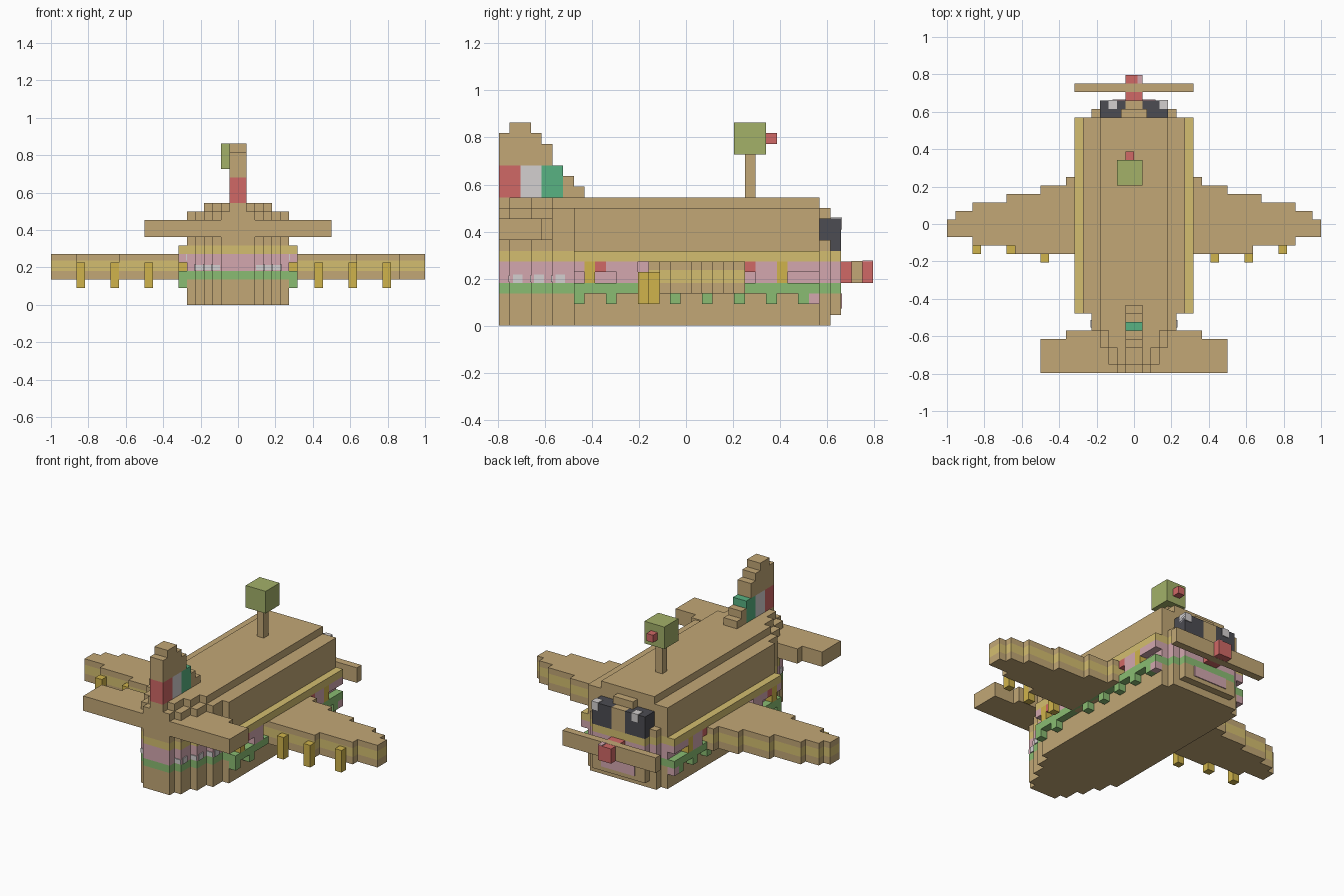
import bpy, bmesh
from mathutils import Vector

V = 1 / 22          # size of one block
Y0 = 17.5           # blocks from the tail end to the centre

cube = bpy.data.objects.get("Cube")
if cube:
    bpy.data.objects.remove(cube, do_unlink=True)


def make_mat(name, rgb):
    lin = [((c / 255) + 0.055) / 1.055 for c in rgb]
    col = (*[c ** 2.4 for c in lin], 1)
    m = bpy.data.materials.new(name)
    m.use_nodes = True
    m.diffuse_color = col
    bsdf = m.node_tree.nodes["Principled BSDF"]
    bsdf.inputs["Base Color"].default_value = col
    bsdf.inputs["Roughness"].default_value = 0.9
    return m


bread = make_mat("bread", (194, 167, 118))
cheese = make_mat("pale cheese", (212, 190, 112))
gold = make_mat("melted cheese", (208, 180, 76))
ham = make_mat("ham pink", (211, 167, 175))
lettuce = make_mat("lettuce green", (138, 188, 114))
tomato = make_mat("tomato red", (208, 104, 102))
white = make_mat("off white", (212, 208, 208))
teal = make_mat("teal green", (88, 178, 130))
dark = make_mat("eye dark", (76, 76, 82))
olive = make_mat("olive", (163, 177, 105))


def finish(name, bm, mat):
    bmesh.ops.recalc_face_normals(bm, faces=bm.faces)
    me = bpy.data.meshes.new(name)
    bm.to_mesh(me)
    bm.free()
    me.materials.append(mat)
    ob = bpy.data.objects.new(name, me)
    bpy.context.collection.objects.link(ob)
    return ob


def prism(name, plan, z0, z1, mat):
    """Extrude a plan outline, given in blocks, between two heights."""
    bm = bmesh.new()
    face = bm.faces.new([bm.verts.new((x * V, (y - Y0) * V, z0 * V)) for x, y in plan])
    ext = bmesh.ops.extrude_face_region(bm, geom=[face])
    top = [g for g in ext["geom"] if isinstance(g, bmesh.types.BMVert)]
    bmesh.ops.translate(bm, verts=top, vec=Vector((0, 0, (z1 - z0) * V)))
    return finish(name, bm, mat)


def box(name, xs, ys, zs, mat):
    (a, b), (c, d) = xs, ys
    return prism(name, [(a, c), (b, c), (b, d), (a, d)], *zs, mat)


def pair(name, xs, ys, zs, mat):
    """A block on each side of the body."""
    box("left_" + name, xs, ys, zs, mat)
    box("right_" + name, (-xs[1], -xs[0]), ys, zs, mat)


def stepped(name, steps, z0, z1, mat):
    """Symmetrical layer; steps are (start, end, half width) along the length."""
    side = []
    for a, b, w in steps:
        side += [(w, a), (w, b)]
    prism(name, side + [(-x, y) for x, y in reversed(side)], z0, z1, mat)


# Sandwich body: stepped tail, wide middle, narrower face
tail = [(0, 1, 2), (1, 3, 3), (3, 5, 4), (5, 7, 5)]
body = tail + [(7, 30, 6)]
chin = body + [(30, 31, 5)]
face = chin + [(31, 32, 4)]
crust = [(0, 1, 1), (1, 3, 2), (3, 5, 3), (5, 30, 4)]
stepped("bottom_bread_base", chin, 0, 1, bread)
stepped("bottom_bread", face, 1, 3, bread)
stepped("lettuce_layer", face, 3, 4, lettuce)
stepped("ham_layer", face, 4, 6, ham)
stepped("cheese_layer", tail + [(7, 30, 7)] + face[-2:], 6, 7, cheese)
stepped("top_bread_lower", chin, 7, 8, bread)
stepped("top_bread", body + [(30, 31, 1.5)], 8, 11, bread)
stepped("top_crust", crust, 11, 12, bread)

# Pale spots on the ham layer
for y, w in ((1, 3), (3, 4), (5, 5)):
    pair("ham_spot", (w, w + .12), (y + .3, y + 1.2), (4, 4.8), white)
    pair("ham_back_spot", (w - .9, w), (y - .12, y), (4.1, 4.7), white)
pair("ham_upper_spot", (6, 6.12), (7, 8), (5.2, 6), white)

# Lettuce frill and hanging leaf blocks
pair("lettuce_frill", (6, 7), (7, 30), (3, 4), lettuce)
for y in (7, 10, 16, 19, 22, 25, 28):
    pair("lettuce_leaf", (6, 7), (y, y + 1), (2, 3), lettuce)

# Filling pieces poking out of the sides
for y0, y1, z0, z1 in ((7, 8, 5, 6), (10, 13, 5, 6), (11, 13, 4, 5), (24, 26, 4, 6), (27, 30, 5, 6)):
    pair("ham_piece", (6, 7), (y0, y1), (z0, z1), ham)
for y in (9, 23):
    pair("tomato_piece", (6, 7), (y, y + 1), (5, 6), tomato)
for y in (8, 26):
    pair("cheese_drip", (6, 7), (y, y + 1), (4, 6), gold)
pair("ham_scrap", (6, 7), (29, 30), (2, 3), ham)

# Wings: stepped slabs of bread with a cheese filling
wing = [(6, 8, 14, 23), (8, 11, 14, 22), (11, 14, 14, 21), (14, 15, 15, 21),
        (15, 19, 15, 20), (19, 21, 16, 19), (21, 22, 16, 18)]
rear, fore = [], []
for x0, x1, y0, y1 in wing:
    rear += [(x0, y0), (x1, y0)]
    fore += [(x0, y1), (x1, y1)]
outline = rear + fore[::-1]
for side, s in (("left", 1), ("right", -1)):
    plan = [(s * x, y) for x, y in outline]
    for part, z0, z1, mat in (("lower_bread", 3, 4, bread), ("cheese", 4, 5.2, cheese),
                              ("upper_bread", 5.2, 6, bread)):
        prism(f"{side}_wing_{part}", plan, z0, z1, mat)

# Cheese drips behind the wings
for x, y in ((-19, 14), (-15, 14), (-11, 13), (9, 13), (13, 13), (17, 14)):
    box("wing_drip", (x, x + 1), (y, y + 1), (2, 5), gold)

# Tailplane and fin with three stripes
stepped("tailplane", [(0, 4, 11), (4, 5, 8)], 8, 10, bread)
for y, mat in ((0, tomato), (2, white), (4, teal)):
    box("fin_stripe", (-1, 1), (y, y + 2), (12, 15), mat)
for y0, y1, z0, z1 in ((0, 1, 15, 18), (1, 3, 15, 19), (3, 4, 15, 18),
                       (4, 5, 15, 17), (6, 7, 12, 14), (7, 8, 12, 13)):
    box("fin_block", (-1, 1), (y0, y1), (z0, z1), bread)

# Eyes with highlights, bridge between them, and mouth
box("eye_bridge", (-1, 1), (30, 32), (7, 10), bread)
pair("eye_back", (1, 4), (30, 31), (8, 10), dark)
for name, x, shine in (("left", 1, 3), ("right", -4, -3)):
    box(name + "_eye", (x, x + 3), (31, 32), (7, 10), dark)
    box(name + "_eye_shine", (shine, shine + 1), (31, 32.1), (9, 10.1), white)
box("mouth", (-2.5, 2.5), (32, 32.12), (1.6, 3), ham)

# Nose hub and propeller
box("nose_hub", (-1, 1), (32, 35), (4, 6), tomato)
box("nose_shine", (.4, 1), (34, 35), (6, 6.1), ham)
box("propeller", (-7, 7), (33, 34), (3.98, 6.02), bread)

# Olive on a stick
box("stick", (-1, 0), (23, 24), (12, 16), bread)
box("olive", (-2, 1), (22, 25), (16, 19), olive)
box("olive_filling", (-1, 0), (25, 26), (17, 18), tomato)
